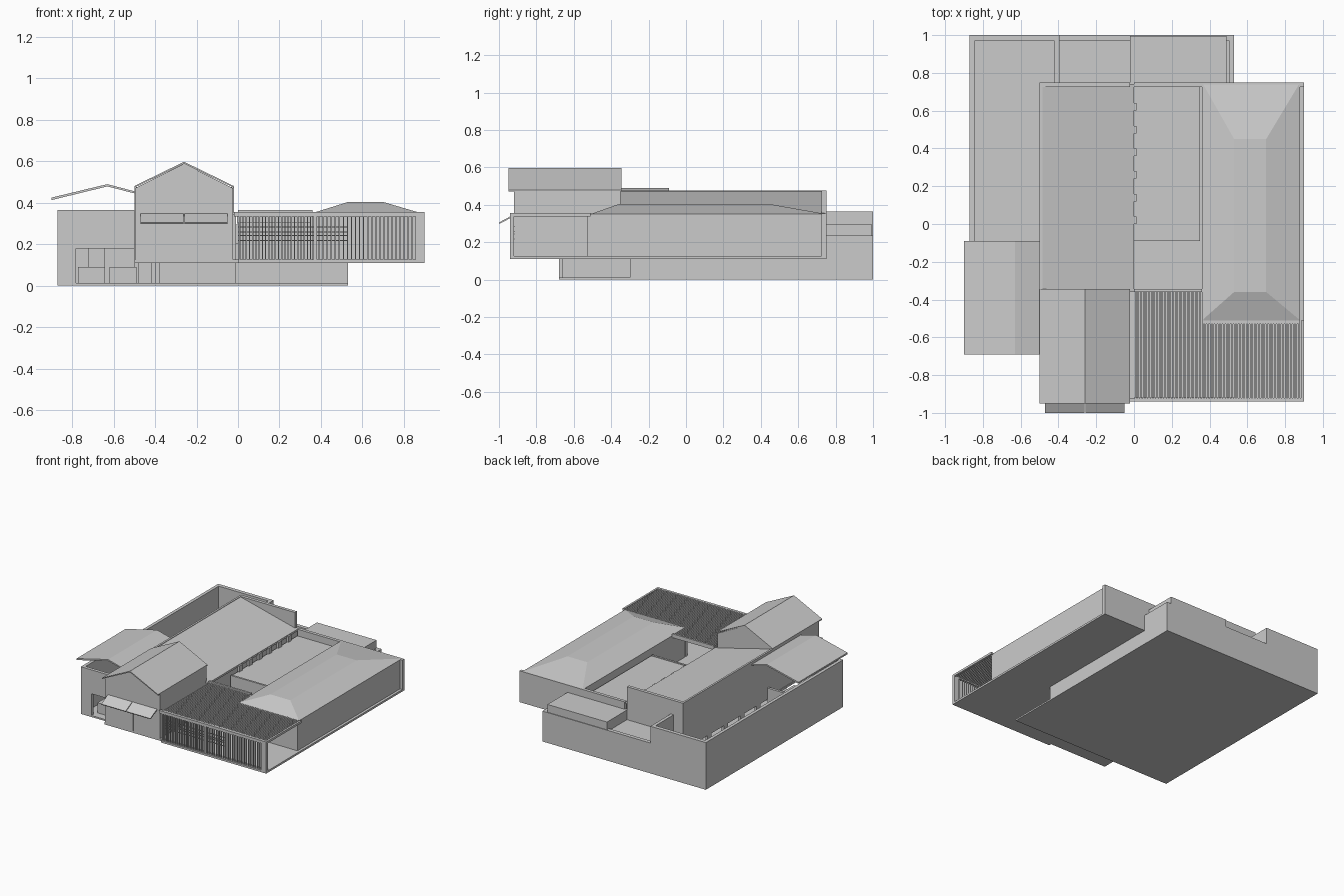
import bpy
import bmesh

cube = bpy.data.objects.get("Cube")
if cube:
    bpy.data.objects.remove(cube)

grey = bpy.data.materials.new("plain_grey")
grey.use_nodes = True
GREY = (0.6, 0.6, 0.6, 1)
grey.diffuse_color = GREY
grey.node_tree.nodes["Principled BSDF"].inputs["Base Color"].default_value = GREY


def finish(name, bm):
    bmesh.ops.recalc_face_normals(bm, faces=bm.faces)
    mesh = bpy.data.meshes.new(name)
    bm.to_mesh(mesh)
    bm.free()
    mesh.materials.append(grey)
    obj = bpy.data.objects.new(name, mesh)
    bpy.context.collection.objects.link(obj)
    return obj


def add_box(bm, x, y, z):
    verts = bmesh.ops.create_cube(bm, size=1)["verts"]
    for v in verts:
        v.co = [(a + b) / 2 + c * (b - a) for (a, b), c in zip((x, y, z), v.co)]


def boxes(name, *specs):
    bm = bmesh.new()
    for spec in specs:
        add_box(bm, *spec)
    return finish(name, bm)


def prism(name, outline, start, end, axis="y"):
    """Extrude an outline of (side, height) points along an axis."""
    bm = bmesh.new()
    place = (lambda s, t, h: (s, t, h)) if axis == "y" else (lambda s, t, h: (t, s, h))
    face = bm.faces.new([bm.verts.new(place(s, start, h)) for s, h in outline])
    moved = bmesh.ops.extrude_face_region(bm, geom=[face])["geom"]
    shift = place(0, end - start, 0)
    bmesh.ops.translate(bm, vec=shift, verts=[v for v in moved if isinstance(v, bmesh.types.BMVert)])
    return finish(name, bm)


# Ground floor: slab, outer walls and inner rooms
boxes("ground_slab", ((-.87, .53), (-.68, 1), (0, .012)))
boxes("left_boundary_wall", ((-.87, -.845), (-.68, 1), (0, .365)))
boxes("back_boundary_wall",
      ((-.87, -.4), (.97, 1), (0, .365)),
      ((-.4, .53), (.97, 1), (0, .235)),
      ((-.42, -.395), (.75, 1), (0, .365)))
boxes("right_ground_wall",
      ((.505, .53), (-.3, .75), (0, .12)),
      ((.505, .53), (.75, 1), (0, .235)))
boxes("ground_rooms",
      ((-.38, -.01), (-.66, -.3), (.01, .12)),
      ((-.38, .51), (-.3, -.28), (.01, .12)))
boxes("back_annex_roof", ((-.02, .49), (.74, .995), (.22, .295)))
boxes("back_annex_floor", ((-.4, .53), (.74, .98), (.2, .22)))

# Entrance on the front left
boxes("entrance_wall",
      ((-.87, -.5), (-.68, -.655), (.18, .365)),
      ((-.87, -.78), (-.68, -.655), (0, .18)))
boxes("entrance_blocks",
      ((-.77, -.64), (-.62, -.5), (.01, .09)),
      ((-.72, -.64), (-.5, -.48), (.09, .18)),
      ((-.62, -.49), (-.62, -.3), (.01, .09)))
boxes("entrance_back_wall", ((-.85, -.5), (-.3, -.28), (.01, .2)))
boxes("courtyard_posts", *[((-.5, -.48), (y / 10, y / 10 + .05), (.01, .12)) for y in range(-2, 7, 2)])

# Upper floor slab and walls
boxes("upper_slab",
      ((-.5, 0), (-.92, .75), (.11, .125)),
      ((0, .9), (-.94, .75), (.11, .125)))
boxes("wing_walls",
      ((.86, .88), (-.53, .75), (.12, .35)),
      ((0, .9), (.725, .75), (.12, .352)),
      ((.36, .38), (-.5, .75), (.12, .35)),
      ((.36, .88), (-.53, -.51), (.12, .35)))
boxes("inner_flat_roof", ((0, .35), (-.08, .73), (.22, .3)))
boxes("inner_parapet", ((0, .35), (-.09, -.075), (.12, .305)))

# Main hall with a single slope behind raised walls
prism("main_hall", [(-.485, .12), (-.01, .12), (-.01, .34), (-.485, .46)], -.35, .74)
prism("main_hall_roof", [(-.5, .46), (0, .335), (0, .35), (-.5, .475)], -.36, .74)
boxes("main_hall_back_wall", ((-.5, -.02), (.725, .75), (.12, .475)))
boxes("main_hall_side_wall", ((-.5, -.485), (-.36, .75), (.12, .475)))
boxes("hall_window_posts", *[((-.005, .012), (i * .12, i * .12 + .04), (.3, .345)) for i in range(6)])

# Front gabled room
prism("gable_room", [(-.495, .12), (-.025, .12), (-.025, .47), (-.26, .588), (-.495, .47)], -.92, -.35)
prism("gable_roof", [(-.5, .472), (-.26, .588), (-.02, .472), (-.02, .48), (-.26, .597), (-.5, .48)], -.95, -.345)
boxes("front_window_joint", ((-.258, -.252), (-.924, -.91), (.125, .31)))
for side, x in (("left", (-.258, -.05)), ("right", (-.47, -.262))):
    bm = bmesh.new()
    corners = [(x[0], -.92, .348), (x[1], -.92, .348), (x[1], -1, .305), (x[0], -1, .305)]
    bm.faces.new([bm.verts.new(c) for c in corners])
    awning = finish(side + "_awning", bm)
    solid = awning.modifiers.new("thickness", "SOLIDIFY")
    solid.thickness = .008

# Folded roof over the entrance
prism("folded_roof", [(-.9, .412), (-.63, .478), (-.5, .445), (-.5, .455), (-.63, .489), (-.9, .424)], -.69, -.09)

# Hipped roof of the wing
bm = bmesh.new()
low = [bm.verts.new(p) for p in ((.36, -.51, .35), (.88, -.51, .35), (.88, .75, .35), (.36, .75, .35))]
top = [bm.verts.new(p) for p in ((.53, -.36, .403), (.7, -.36, .403), (.7, .45, .403), (.53, .45, .403))]
bm.faces.new(low)
bm.faces.new(top)
for i in range(4):
    j = (i + 1) % 4
    bm.faces.new((low[i], low[j], top[j], top[i]))
finish("wing_hipped_roof", bm)

# Slatted terrace roof with its frame
slats = []
count = 62
for i in range(count):
    x = .004 + i * .88 / count
    back = -.35 if x < .36 else -.51
    slats.append(((x, x + .0085), (-.935, back), (.342, .354)))
boxes("terrace_roof_slats", *slats)
boxes("terrace_frame",
      ((-.02, .9), (-.94, -.92), (.333, .355)),
      ((.885, .9), (-.94, -.51), (.338, .355)),
      ((0, .36), (-.36, -.345), (.335, .365)),
      ((.365, .38), (-.935, -.92), (.12, .34)),
      ((.855, .9), (-.94, -.92), (.12, .34)))

# Slatted front screens
upright = [((x, x + .006), (-.935, -.925), (.125, .335))
           for x in [.006 + .0155 * i for i in range(23)] + [.388 + .0195 * i for i in range(24)]]
rails = [((0, .53), (-.924, -.918), (z, z + .005)) for z in (.215, .24, .255, .28)]
boxes("front_screen", *upright, *rails)
